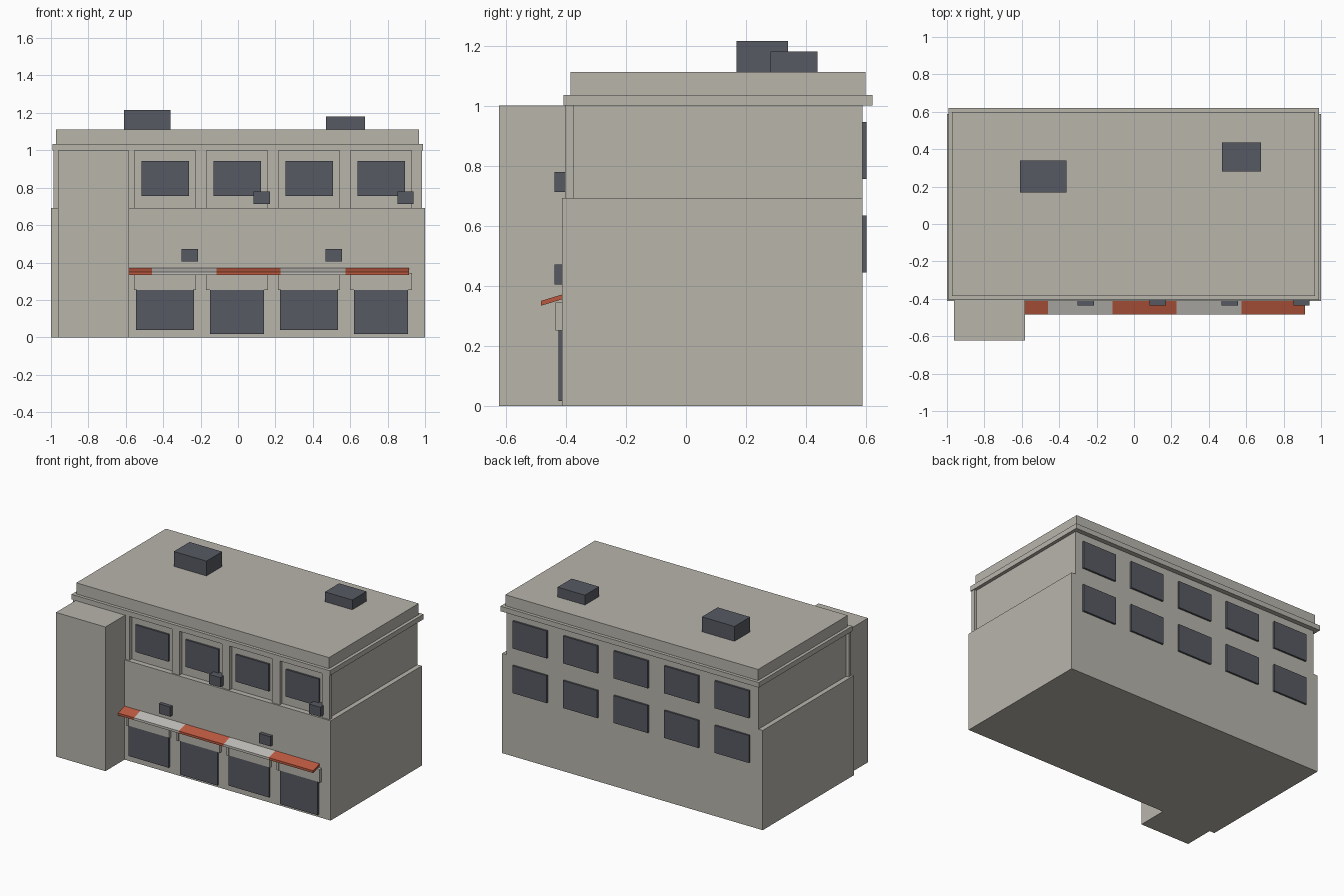
import bpy
import bmesh

cube = bpy.data.objects.get("Cube")
if cube:
    bpy.data.objects.remove(cube, do_unlink=True)


def material(name, rgb):
    mat = bpy.data.materials.new(name)
    mat.use_nodes = True
    mat.diffuse_color = (*rgb, 1)
    mat.node_tree.nodes["Principled BSDF"].inputs["Base Color"].default_value = (*rgb, 1)
    return mat


WALL = material("warm grey wall", (0.48, 0.46, 0.41))
DARK = material("slate glass", (0.095, 0.102, 0.125))
RED = material("terracotta awning", (0.50, 0.10, 0.05))
PALE = material("pale awning", (0.52, 0.51, 0.48))


def prism(name, x, profile, mat):
    """Extrude a (y, z) outline along the x range."""
    bm = bmesh.new()
    face = bm.faces.new([bm.verts.new((x[0], y, z)) for y, z in profile])
    out = bmesh.ops.extrude_face_region(bm, geom=[face])
    for v in out["geom"]:
        if isinstance(v, bmesh.types.BMVert):
            v.co.x = x[1]
    bmesh.ops.recalc_face_normals(bm, faces=bm.faces)
    mesh = bpy.data.meshes.new(name)
    bm.to_mesh(mesh)
    bm.free()
    mesh.materials.append(mat)
    obj = bpy.data.objects.new(name, mesh)
    bpy.context.collection.objects.link(obj)
    return obj


def box(name, x, y, z, mat=WALL):
    return prism(name, x, [(y[0], z[0]), (y[1], z[0]), (y[1], z[1]), (y[0], z[1])], mat)


# Main masses
box("ground_storey", (-1, 1), (-0.412, 0.587), (0, 0.692))
box("upper_storey", (-0.967, 0.967), (-0.375, 0.587), (0.692, 1.0))
box("stair_tower", (-0.962, -0.582), (-0.622, -0.40), (0, 1.0))
box("cornice", (-0.993, 0.99), (-0.407, 0.62), (1.0, 1.035))
box("roof_block", (-0.972, 0.968), (-0.385, 0.598), (1.035, 1.112))

# Roof units
box("roof_unit_left", (0.47, 0.68), (0.282, 0.437), (1.112, 1.18), DARK)
box("roof_unit_right", (-0.61, -0.36), (0.168, 0.34), (1.112, 1.215), DARK)

# Upper facade piers with recessed bays between them
PITCH = 0.385
BAYS = [-0.39 + PITCH * i for i in range(4)]
HALF = 0.163
edges = [-0.987] + [c + s * HALF for c in BAYS for s in (-1, 1)] + [0.985]
for i in range(0, len(edges), 2):
    box(f"facade_pier_{i // 2}", edges[i:i + 2], (-0.402, -0.375), (0.692, 1.0))

for i, c in enumerate(BAYS):
    # Upper window
    box(f"upper_window_{i}", (c - 0.127, c + 0.127), (-0.388, -0.375), (0.755, 0.943), DARK)
    # Shopfront, alternating window and door
    half, sill = ((0.155, 0.04), (0.144, 0.017))[i % 2]
    box(f"shopfront_{i}", (c - half, c + half), (-0.424, -0.41), (sill, 0.29), DARK)
    # Shutter housing with end brackets
    box(f"shutter_box_{i}", (c - 0.15, c + 0.15), (-0.428, -0.41), (0.252, 0.345))
    for side in (-1, 1):
        a, b = sorted((c + side * 0.15, c + side * 0.166))
        box(f"shutter_bracket_{i}_{side}", (a, b), (-0.434, -0.41), (0.252, 0.345))

# Striped sloping awning
stripes = [-0.582, -0.46, -0.115, 0.227, 0.575, 0.915]
slope = [(-0.483, 0.334), (-0.41, 0.356), (-0.41, 0.372), (-0.483, 0.350)]
for i in range(5):
    prism(f"awning_stripe_{i}", stripes[i:i + 2], slope, (RED, PALE)[i % 2])

# Wall-mounted air units
for i, (x, z) in enumerate([(-0.258, 0.405), (0.512, 0.405), (0.127, 0.712), (0.895, 0.712)]):
    box(f"air_unit_{i}", (x - 0.043, x + 0.043), (-0.437, -0.37), (z, z + 0.067), DARK)

# Rear windows
for row, z in enumerate((0.445, 0.755)):
    for col in range(5):
        c = (col - 2) * 0.388 + 0.005
        box(f"rear_window_{row}_{col}", (c - 0.131, c + 0.131), (0.58, 0.6), (z, z + 0.19), DARK)
